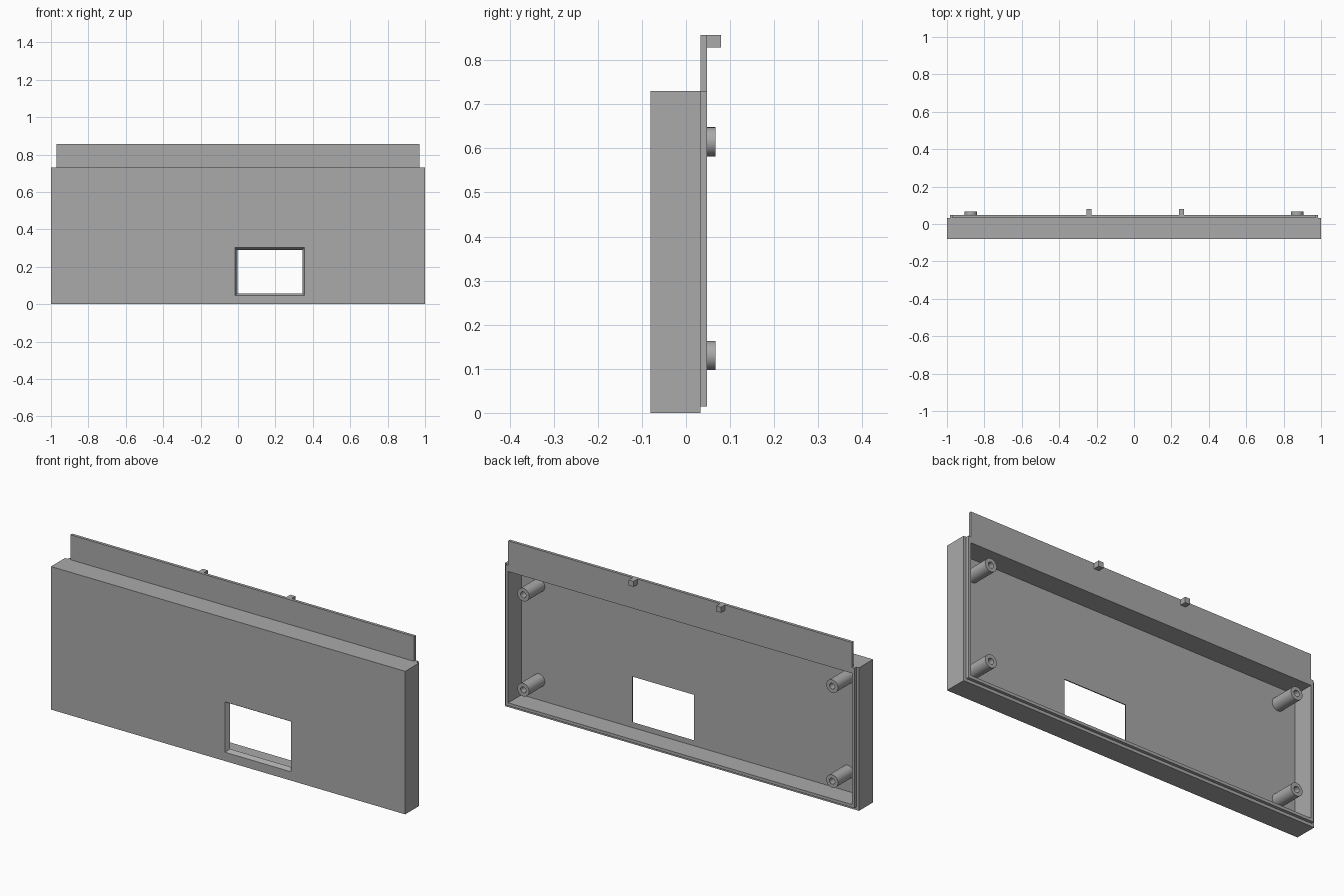
import bpy, bmesh, math
from mathutils import Matrix

cube = bpy.data.objects.get("Cube")
if cube:
    bpy.data.objects.remove(cube, do_unlink=True)

grey = bpy.data.materials.new("plain_grey")
grey.use_nodes = True
colour = (0.4, 0.4, 0.4, 1)
grey.diffuse_color = colour
grey.node_tree.nodes["Principled BSDF"].inputs["Base Color"].default_value = colour


def finish(name, bm):
    bmesh.ops.recalc_face_normals(bm, faces=bm.faces)
    mesh = bpy.data.meshes.new(name)
    bm.to_mesh(mesh)
    bm.free()
    mesh.materials.append(grey)
    obj = bpy.data.objects.new(name, mesh)
    bpy.context.collection.objects.link(obj)
    return obj


def bridge(bm, a, b):
    for i in range(len(a)):
        j = (i + 1) % len(a)
        bm.faces.new((a[i], a[j], b[j], b[i]))


def box(name, x0, x1, y0, y1, z0, z1):
    bm = bmesh.new()
    bmesh.ops.create_cube(bm, size=1)
    centre = Matrix.Translation(((x0 + x1) / 2, (y0 + y1) / 2, (z0 + z1) / 2))
    scale = Matrix.Diagonal((x1 - x0, y1 - y0, z1 - z0, 1))
    bmesh.ops.transform(bm, matrix=centre @ scale, verts=bm.verts)
    return finish(name, bm)


FRONT, PANEL, RIM, LIP = -0.08, -0.06, 0.033, 0.048
HEIGHT = 0.73

# Open-backed shell: one closed loft of rectangles, (x0, x1, z0, z1, y)
sections = [
    (-0.003, 0.345, 0.058, 0.29, PANEL),    # window, inner edge
    (-0.017, 0.356, 0.045, 0.302, FRONT),   # window, outer edge
    (-1, 1, 0, HEIGHT, FRONT),
    (-1, 1, 0, HEIGHT, RIM),
    (-0.985, 0.985, 0.015, HEIGHT, RIM),    # step of the lip
    (-0.985, 0.985, 0.015, HEIGHT, LIP),
    (-0.97, 0.97, 0.03, 0.70, LIP),
    (-0.97, 0.97, 0.03, 0.70, PANEL),
]
bm = bmesh.new()
loops = [[bm.verts.new((x, y, z)) for x, z in ((x0, z0), (x1, z0), (x1, z1), (x0, z1))]
         for x0, x1, z0, z1, y in sections]
for i, loop in enumerate(loops):
    bridge(bm, loop, loops[(i + 1) % len(loops)])
finish("cover_shell", bm)

# Tongue above the top wall, with two catches on its back
box("top_tongue", -0.97, 0.97, RIM, LIP, HEIGHT, 0.857)
for side, x in (("right", -0.24), ("left", 0.254)):
    box(side + "_catch", x - 0.014, x + 0.014, LIP, 0.079, 0.829, 0.857)


# Hollow screw posts in the four corners
def screw_post(name, x, z, sides=32):
    bm = bmesh.new()
    profile = [(0.033, PANEL), (0.033, 0.067), (0.015, 0.067), (0.015, -0.05)]
    rings = [[bm.verts.new((x + r * math.cos(math.tau * k / sides), y,
                            z + r * math.sin(math.tau * k / sides)))
              for k in range(sides)] for r, y in profile]
    for a, b in zip(rings, rings[1:]):
        bridge(bm, a, b)
    bm.faces.new(rings[-1])
    bm.faces.new(rings[0])
    obj = finish(name, bm)
    bpy.ops.object.select_all(action="DESELECT")
    obj.select_set(True)
    bpy.context.view_layer.objects.active = obj
    bpy.ops.object.shade_smooth_by_angle(angle=math.radians(35))


for side, x in (("right", -0.872), ("left", 0.872)):
    for level, z in (("lower", 0.13), ("upper", 0.615)):
        screw_post(f"{level}_{side}_post", x, z)
